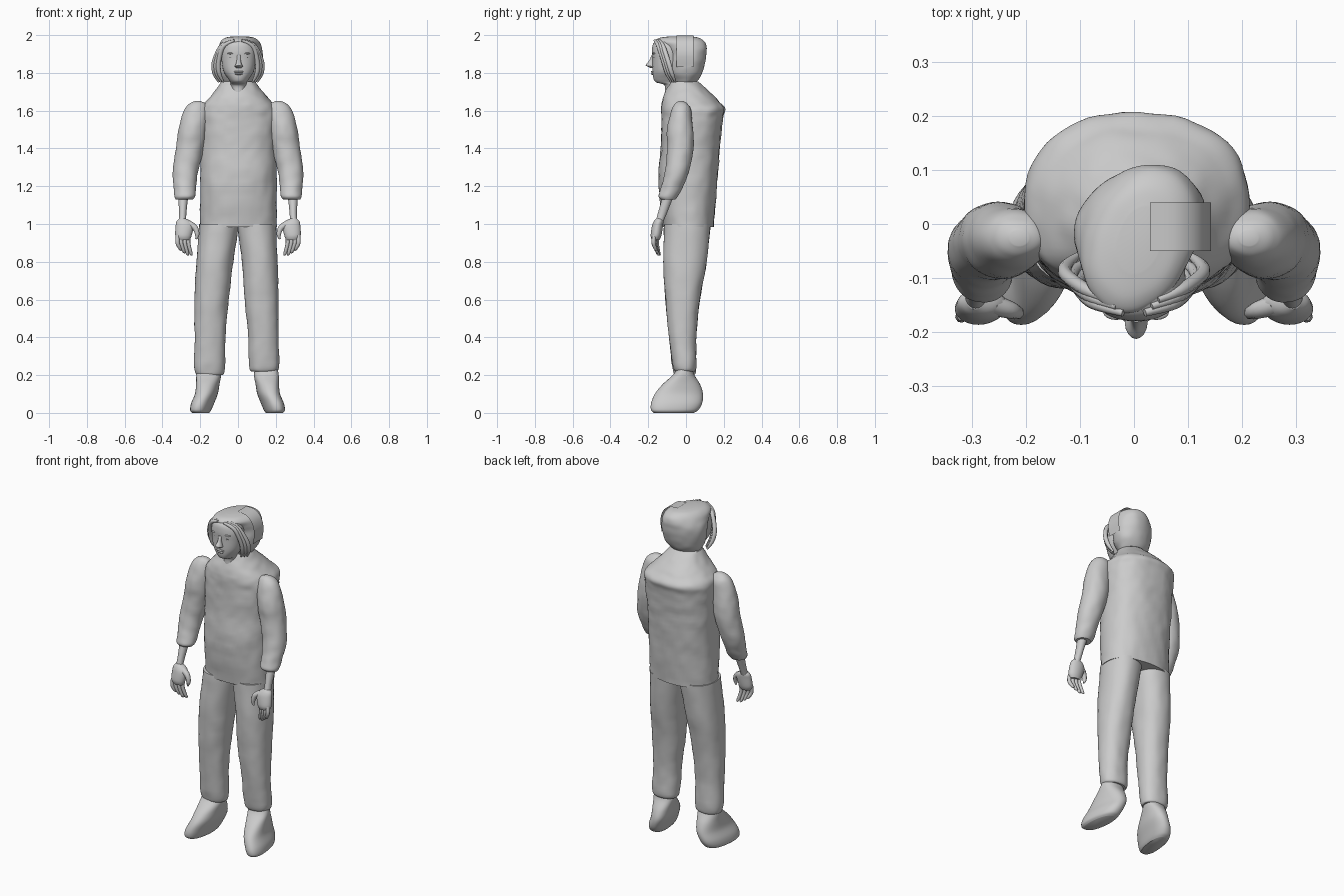
import bpy, bmesh, math
from mathutils import Vector, noise

cube = bpy.data.objects.get("Cube")
if cube:
    bpy.data.objects.remove(cube, do_unlink=True)

grey = bpy.data.materials.new("plain grey")
grey.use_nodes = True
grey.diffuse_color = (0.6, 0.6, 0.6, 1)
grey.node_tree.nodes["Principled BSDF"].inputs["Base Color"].default_value = grey.diffuse_color


def finish(obj, angle=50):
    """Apply the material and smooth shading with sharp edges kept."""
    obj.data.materials.clear()
    obj.data.materials.append(grey)
    bpy.ops.object.select_all(action="DESELECT")
    obj.select_set(True)
    bpy.context.view_layer.objects.active = obj
    bpy.ops.object.shade_smooth_by_angle(angle=math.radians(angle))
    return obj


def add_mesh(name, bm):
    bmesh.ops.recalc_face_normals(bm, faces=bm.faces)
    mesh = bpy.data.meshes.new(name)
    bm.to_mesh(mesh)
    bm.free()
    obj = bpy.data.objects.new(name, mesh)
    bpy.context.collection.objects.link(obj)
    return finish(obj)


def spline(points, steps):
    """Catmull-Rom interpolation through equal-length tuples."""
    pts = [Vector(p) for p in points]
    pts = [pts[0]] + pts + [pts[-1]]
    out = []
    for a, b, c, d in zip(pts, pts[1:], pts[2:], pts[3:]):
        for i in range(steps):
            t = i / steps
            out.append(b + (c - a) * (t / 2) + (a * 2 - b * 5 + c * 4 - d) * (t * t / 2)
                       + (b * 3 - a - c * 3 + d) * (t ** 3 / 2))
    return out + [pts[-1]]


def loft(name, rings, side=1, power=2, rough=0.0, shear=0.0, n=40, steps=6):
    """Skin over rounded sections given as (z, x min, x max, y min, y max)."""
    bm = bmesh.new()
    loops = []
    for z, x0, x1, y0, y1 in spline(rings, steps):
        loop = []
        for k in range(n):
            a = math.tau * k / n
            c, s = math.cos(a), math.sin(a)
            dx = math.copysign(abs(c) ** (2 / power), c) * (x1 - x0) / 2
            dy = math.copysign(abs(s) ** (2 / power), s) * (y1 - y0) / 2
            p = Vector(((x0 + x1) / 2 + dx + shear * dy, (y0 + y1) / 2 + dy, z))
            if rough:
                bump = noise.noise(p * 22) + noise.noise(p * 9)
                p += Vector((dx, dy, 0)).normalized() * bump * rough
            loop.append(bm.verts.new((p.x * side, p.y, p.z)))
        loops.append(loop)
    for low, high in zip(loops, loops[1:]):
        for k in range(n):
            j = (k + 1) % n
            bm.faces.new((low[k], low[j], high[j], high[k]))
    bm.faces.new(loops[0])
    bm.faces.new(loops[-1])
    return add_mesh(name, bm)


def tube(name, points, radii, side=1, n=10):
    """Tapered round tube along a smooth path, with rounded ends."""
    path = spline([(*p, r) for p, r in zip(points, radii)], 5)
    curve = bpy.data.curves.new(name, "CURVE")
    curve.dimensions = "3D"
    curve.bevel_depth = 1
    curve.bevel_resolution = 2
    curve.use_fill_caps = True
    line = curve.splines.new("POLY")
    line.points.add(len(path) - 1)
    for point, (x, y, z, r) in zip(line.points, path):
        point.co = (x * side, y, z, 1)
        point.radius = r
    temp = bpy.data.objects.new(name + "_path", curve)
    bpy.context.collection.objects.link(temp)
    mesh = bpy.data.meshes.new_from_object(temp.evaluated_get(bpy.context.evaluated_depsgraph_get()))
    bpy.data.objects.remove(temp)
    obj = bpy.data.objects.new(name, mesh)
    bpy.context.collection.objects.link(obj)
    return finish(obj, 80)


def blob(name, centre, size):
    bm = bmesh.new()
    bmesh.ops.create_uvsphere(bm, u_segments=16, v_segments=10, radius=1)
    for v in bm.verts:
        v.co = Vector(centre) + v.co * Vector(size)
    return add_mesh(name, bm)


# Jacket body, sloping from the shoulders to the collar
loft("jacket", [
    (.985, -.2, .205, -.12, .145), (1.2, -.2, .205, -.145, .165),
    (1.4, -.2, .205, -.135, .18), (1.55, -.205, .215, -.13, .195),
    (1.61, -.2, .21, -.13, .205), (1.65, -.17, .175, -.125, .17),
    (1.7, -.125, .13, -.11, .125), (1.755, -.085, .09, -.08, .06)],
    power=2.3, rough=.004, n=64, steps=8)

# Trouser legs
loft("right_trouser_leg", [
    (.2, -.215, -.08, -.06, .045), (.23, -.23, -.07, -.07, .055),
    (.4, -.23, -.065, -.09, .055), (.6, -.23, -.05, -.11, .075),
    (.8, -.22, -.025, -.12, .11), (1, -.205, .005, -.115, .13)], power=2.2, rough=.003)
loft("left_trouser_leg", [
    (.22, .07, .205, -.06, .045), (.25, .058, .217, -.07, .055),
    (.4, .055, .215, -.09, .055), (.6, .035, .215, -.11, .075),
    (.8, .02, .21, -.12, .11), (1, -.005, .2, -.115, .13)], power=2.2, rough=.003)

# Shoes, toes turned slightly outward
for name, side, lean in (("right_shoe", -1, .005), ("left_shoe", 1, 0)):
    loft(name, [(z, a + lean, b + lean, c, d) for z, a, b, c, d in (
        (0, .15, .235, -.17, .04), (.015, .14, .245, -.185, .065),
        (.05, .125, .24, -.185, .085), (.1, .105, .22, -.165, .09),
        (.15, .095, .215, -.125, .075), (.2, .085, .215, -.07, .045),
        (.23, .09, .21, -.05, .035))], side, power=2.3, shear=-.12)

# Sleeves, forearms and hands
for word, side in (("right", -1), ("left", 1)):
    loft(word + "_sleeve", [
        (1.13, .24, .33, -.135, -.055), (1.15, .225, .337, -.147, -.04),
        (1.2, .222, .34, -.13, -.015), (1.28, .21, .345, -.11, .015),
        (1.4, .18, .33, -.1, .04), (1.5, .165, .315, -.1, .037),
        (1.6, .158, .287, -.077, .027), (1.635, .17, .26, -.06, .01),
        (1.65, .195, .23, -.04, -.01)], side, rough=.003)
    loft(word + "_forearm", [
        (1, .275, .315, -.165, -.125), (1.06, .273, .312, -.148, -.1),
        (1.16, .262, .318, -.12, -.06)], side, n=20)
    loft(word + "_palm", [
        (.915, .255, .32, -.18, -.14), (.94, .245, .332, -.187, -.13),
        (.99, .235, .33, -.18, -.122), (1.015, .25, .325, -.17, -.12),
        (1.03, .28, .31, -.158, -.125)], side, n=24)
    for i in range(4):
        x = .318 - i * .019
        y = -.168 + i * .006
        drop = .87 - .012 * min(i, 2)
        tube(f"{word}_finger_{i}", [(x, y, .94), (x + .002, y - .004, .9), (x - .012, y + .006, drop),
                                   (x - .018, y + .014, drop - .01)], (.012, .011, .009, .004), side)
    tube(word + "_thumb", [(.262, -.15, 1), (.228, -.16, .98), (.216, -.165, .945),
                           (.222, -.165, .92)], (.02, .016, .012, .005), side)

# Face and neck
loft("face", [
    (1.69, -.03, .035, -.112, -.03), (1.735, -.04, .045, -.115, -.02),
    (1.75, -.04, .047, -.158, -.02), (1.77, -.053, .06, -.172, -.02),
    (1.81, -.077, .084, -.177, -.02), (1.87, -.087, .094, -.178, -.02),
    (1.92, -.087, .094, -.18, -.02), (1.96, -.075, .08, -.17, -.02),
    (1.985, -.045, .05, -.13, -.03)], power=2.2)
loft("nose", [
    (1.825, -.008, .016, -.185, -.16), (1.834, -.017, .025, -.205, -.16),
    (1.842, -.014, .022, -.213, -.16), (1.865, -.007, .015, -.195, -.16),
    (1.895, -.007, .015, -.182, -.16)], n=16)
blob("upper_lip", (.004, -.175, 1.806), (.026, .011, .005))
blob("lower_lip", (.004, -.174, 1.795), (.021, .011, .006))
for word, side in (("right", -1), ("left", 1)):
    blob(word + "_eye", (.004 + side * .036, -.162, 1.882), (.017, .012, .007))
    blob(word + "_brow", (.004 + side * .037, -.164, 1.903), (.024, .014, .006))

# Hair, covering the back, sides and crown
loft("hair", [
    (1.745, -.07, .085, -.065, .045), (1.765, -.085, .1, -.08, .065),
    (1.8, -.1, .12, -.1, .085), (1.85, -.11, .132, -.105, .1),
    (1.9, -.108, .13, -.11, .107), (1.935, -.1, .122, -.138, .11),
    (1.965, -.088, .11, -.165, .1), (1.985, -.065, .085, -.14, .07),
    (1.993, -.03, .05, -.09, .03)], shear=.2, rough=.0025, n=56)

# Loose locks framing the face
for word, side in (("right", -1), ("left", 1)):
    for i in range(3):
        o = i * .012
        tube(f"{word}_lock_{i}", [
            (.02 + o, -.165 + o, 1.972), (.078 + o / 2, -.145 + o, 1.94),
            (.102 + o, -.118 + o, 1.86), (.1 + o, -.1 + o, 1.8),
            (.078 + o, -.08 + o, 1.752)], (.007, .012, .013, .012, .005), side)

# Raised hair strip arching over the left side of the crown
bm = bmesh.new()
arch = spline([(.135, 0, 1.83), (.143, 0, 1.9), (.125, 0, 1.96), (.085, 0, 1.993), (.03, 0, 1.999)], 5)
rows = [[bm.verts.new((p.x, y, p.z)) for y in (-.05, -.005, .04)] for p in arch]
for low, high in zip(rows, rows[1:]):
    for k in range(2):
        bm.faces.new((low[k], low[k + 1], high[k + 1], high[k]))
bmesh.ops.solidify(bm, geom=bm.faces[:], thickness=.005)
add_mesh("hair_strip", bm)
